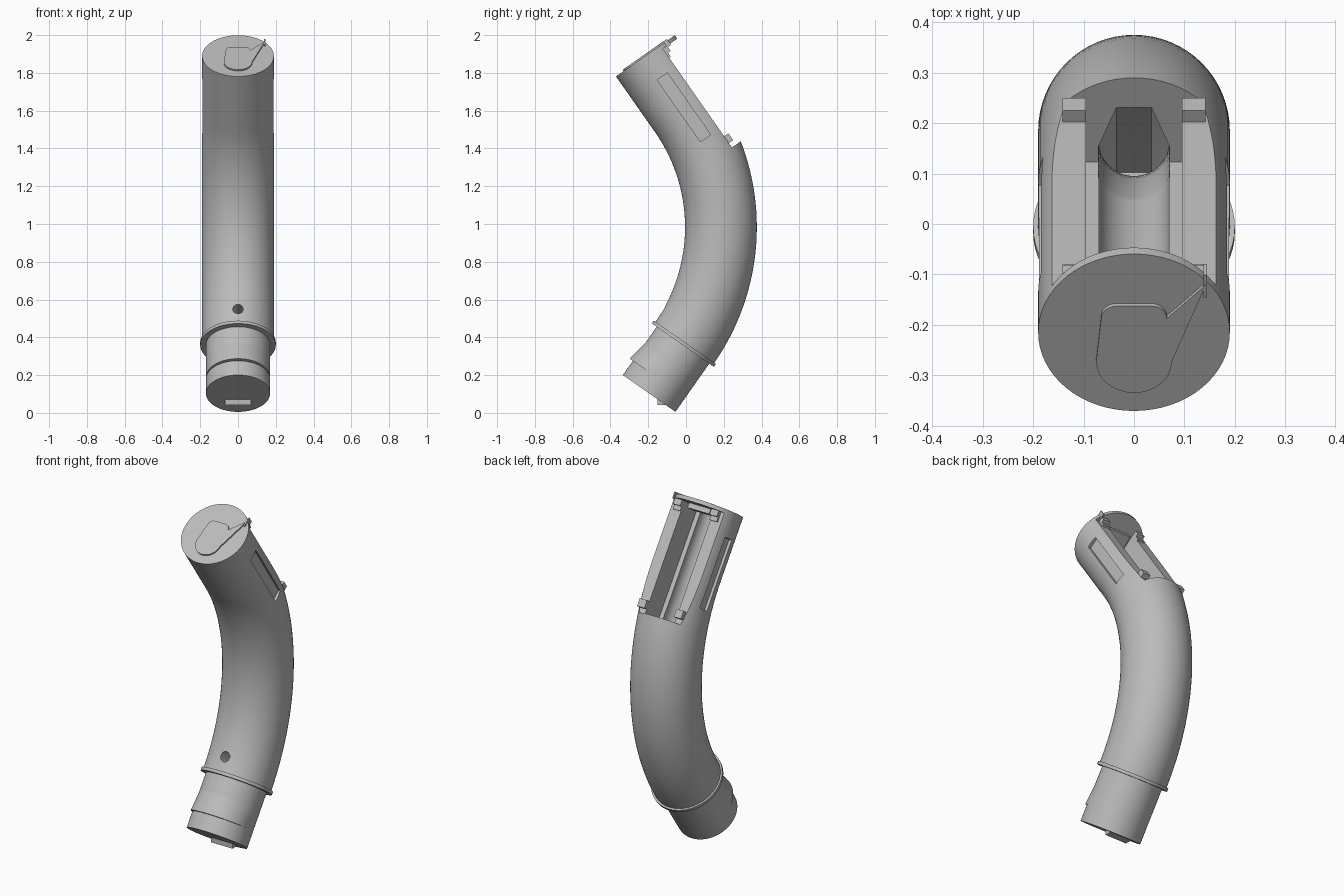
import bpy, bmesh
from math import sin, cos, pi, radians
from mathutils import Matrix, Vector

cube = bpy.data.objects.get("Cube")
if cube:
    bpy.data.objects.remove(cube)

grey = bpy.data.materials.new("plain_grey")
grey.use_nodes = True
grey.diffuse_color = (0.5, 0.5, 0.5, 1)
grey.node_tree.nodes["Principled BSDF"].inputs["Base Color"].default_value = (0.5, 0.5, 0.5, 1)

TILT = radians(35)
BEND, CY, CZ = 1.067, -0.882, 0.983      # bend radius and centre
RAD = 0.19


def frame(y, z, angle):
    return Matrix.Translation((0, y, z)) @ Matrix.Rotation(angle, 4, 'X')


def bend(angle):
    return frame(CY + BEND * cos(angle), CZ + BEND * sin(angle), angle)


TOP = frame(-0.215, 1.89, TILT)          # local y = back, local z = along the tube
BOTTOM = frame(-0.195, 0.103, -TILT)


def loft(name, rings):
    """Closed solid through a list of equal-sized point rings."""
    bm = bmesh.new()
    loops = [[bm.verts.new(p) for p in ring] for ring in rings]
    n = len(loops[0])
    for a, b in zip(loops, loops[1:]):
        for i in range(n):
            j = (i + 1) % n
            bm.faces.new((a[i], a[j], b[j], b[i]))
    bm.faces.new(loops[0][::-1])
    bm.faces.new(loops[-1])
    bmesh.ops.recalc_face_normals(bm, faces=bm.faces)
    mesh = bpy.data.meshes.new(name)
    bm.to_mesh(mesh)
    bm.free()
    mesh.materials.append(grey)
    obj = bpy.data.objects.new(name, mesh)
    bpy.context.collection.objects.link(obj)
    return obj


def ring(m, section, z=0):
    return [m @ Vector((x, y, z)) for x, y in section]


def circle(r, n=64, y=0):
    return [(r * cos(2 * pi * i / n), y + r * sin(2 * pi * i / n)) for i in range(n)]


def prism(name, m, section, z0, z1):
    return loft(name, [ring(m, section, z0), ring(m, section, z1)])


def box(name, m, x, y, z):
    return prism(name, m, [(x[0], y[0]), (x[1], y[0]), (x[1], y[1]), (x[0], y[1])], *z)


def activate(obj):
    bpy.ops.object.select_all(action='DESELECT')
    obj.select_set(True)
    bpy.context.view_layer.objects.active = obj


def cut(obj, cutter):
    cutter.hide_render = True
    mod = obj.modifiers.new("cut", 'BOOLEAN')
    mod.operation, mod.solver, mod.object = 'DIFFERENCE', 'EXACT', cutter
    activate(obj)
    bpy.ops.object.modifier_apply(modifier=mod.name)
    bpy.data.objects.remove(cutter)


def smooth(obj):
    activate(obj)
    bpy.ops.object.shade_smooth_by_angle(angle=radians(25))


# Bent tube body with a straight upper end
steps = 36
angles = [TILT * (2 * i / steps - 1) for i in range(steps + 1)]
body = loft("tube_body", [ring(bend(a), circle(RAD)) for a in angles] + [ring(TOP, circle(RAD))])

# Inner bore: round at the front, narrowed at the back
half = [(0.07 * cos(a), -0.02 + 0.07 * sin(a)) for a in [pi + pi * i / 16 for i in range(17)]]
keyhole = half + [(0.07, 0.03), (0.035, 0.12), (-0.035, 0.12), (-0.07, 0.03)]
cut(body, loft("bore_cutter", [ring(bend(radians(a)), keyhole) for a in range(-34, 24, 3)]))

# Open compartment on the back of the upper end
END = -0.66
LID = -0.022
cut(body, box("shelf_cutter", TOP, (-0.3, 0.3), (0.0975, 0.5), (END, LID)))
cut(body, box("pocket_cutter", TOP, (-0.095, 0.095), (-0.05, 0.3), (END, LID)))
cut(body, prism("trough_cutter", TOP, circle(0.07, 32, -0.06), END, LID))

# Long side recesses
for s in (-1, 1):
    cut(body, box("recess_cutter", TOP, sorted((s * 0.172, s * 0.3)), (-0.022, 0.044), (-0.54, -0.14)))

# Small round hole near the lower front
hole_at = bend(radians(-29.6)) @ Matrix.Rotation(pi / 2, 4, 'X')
cut(body, prism("hole_cutter", hole_at, circle(0.028, 24), 0.08, 0.3))
smooth(body)

# Raised lid emblem plate: rounded slot with a pointed flag
bottom_arc = [(0.075 * cos(a), -0.065 + 0.075 * sin(a)) for a in [pi + pi * i / 16 for i in range(17)]]
corner_r = [(0.035 + 0.03 * cos(a), 0.04 + 0.03 * sin(a)) for a in [pi / 2 * i / 6 for i in range(7)]]
corner_l = [(-x, y) for x, y in corner_r[::-1]]
prism("lid_plate", TOP, bottom_arc + [(0.143, 0.122)] + corner_r + corner_l, -0.002, 0.009)
box("lid_flag_edge", TOP, (0.138, 0.145), (0.09, 0.145), (-0.03, 0.008))

# Catches at both ends of the compartment
for s, side in ((-1, "right"), (1, "left")):
    xs = sorted((s * 0.095, s * 0.142))
    box("lower_catch_" + side, TOP, xs, (0.09, 0.125), (-0.632, -0.588))
    box("upper_catch_" + side, TOP, xs, (0.09, 0.125), (-0.055, -0.015))
    box("upper_catch_step_" + side, TOP, xs, (0.09, 0.108), (-0.08, -0.05))
box("lid_block", TOP, (-0.07, 0.07), (0.02, 0.09), (-0.05, -0.015))

# Plug end, collar and snap ramp
smooth(prism("plug", BOTTOM, circle(0.17), 0, 0.335))
smooth(prism("collar", BOTTOM, circle(0.2), 0.312, 0.33))
smooth(loft("snap_ramp", [ring(BOTTOM, circle(0.168, 64, -0.022), 0.092),
                          ring(BOTTOM, circle(0.168), 0.22)]))

# Small key under the plug
box("plug_key", Matrix(), (-0.07, 0.07), (-0.15, -0.1), (0.042, 0.12))
